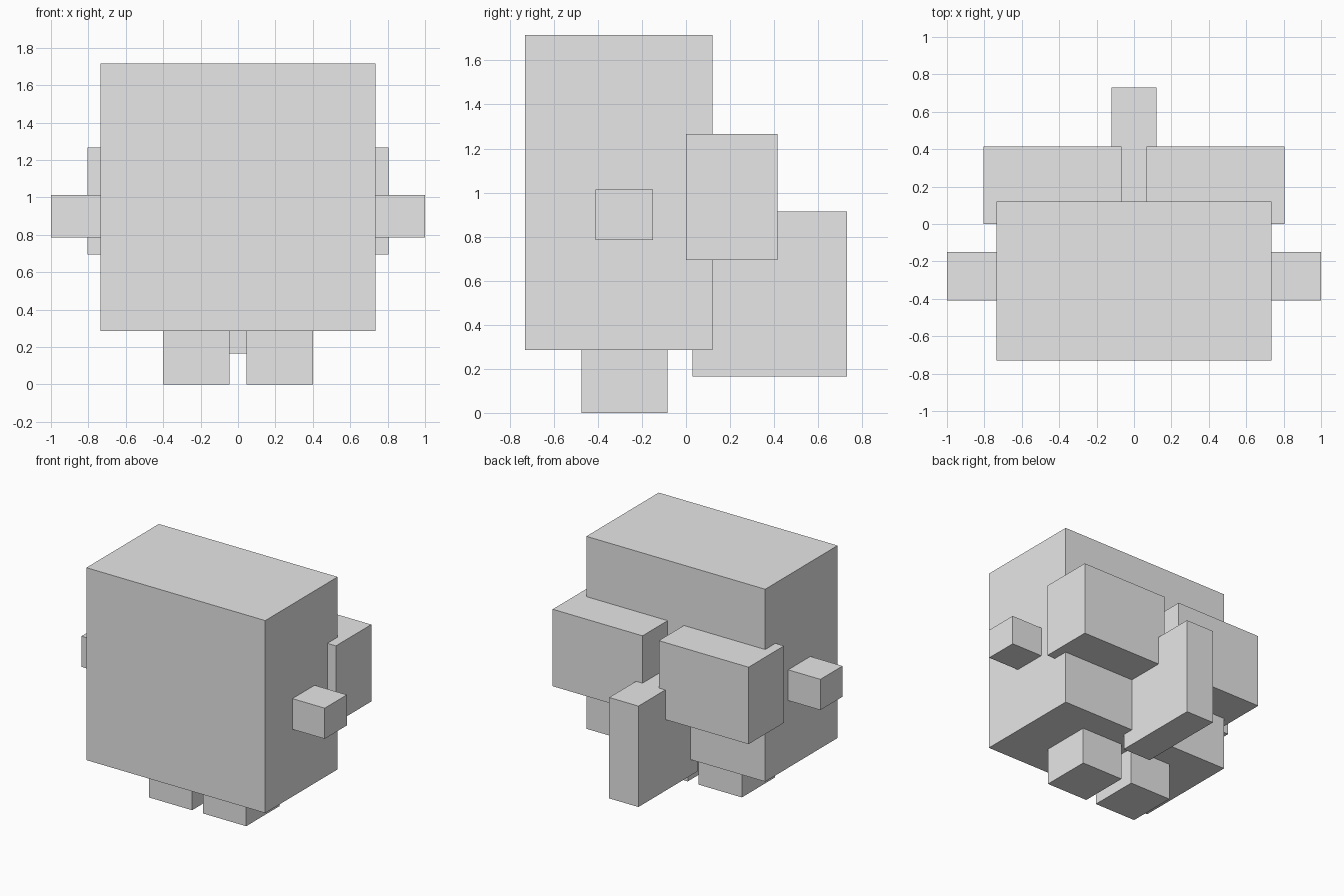
import bpy
from mathutils import Vector

cube = bpy.data.objects.get("Cube")
if cube:
    bpy.data.objects.remove(cube, do_unlink=True)

# Single plain grey
GREY = (0.8, 0.8, 0.8, 1.0)
grey = bpy.data.materials.new("plain grey")
grey.use_nodes = True
grey.diffuse_color = GREY
grey.node_tree.nodes["Principled BSDF"].inputs["Base Color"].default_value = GREY


def box(name, low, high):
    """Flat-faced box spanning two opposite corners."""
    low, high = Vector(low), Vector(high)
    bpy.ops.mesh.primitive_cube_add(size=1)
    part = bpy.context.object
    part.name = part.data.name = name
    for v in part.data.vertices:
        v.co = (low + high) / 2 + v.co * (high - low)
    part.data.materials.append(grey)
    return part


def box_pair(name, low, high):
    """Left box on +x and its mirror image on -x."""
    box("left_" + name, low, high)
    box("right_" + name, (-high[0], low[1], low[2]), (-low[0], high[1], high[2]))


# Body and tail on the centre line
box("body", (-0.735, -0.73, 0.285), (0.735, 0.12, 1.715))
box("tail", (-0.12, 0.03, 0.165), (0.12, 0.73, 0.915))

# Paired limbs
box_pair("arm", (0.735, -0.41, 0.785), (1.0, -0.15, 1.013))
box_pair("wing", (0.067, 0.0, 0.695), (0.805, 0.415, 1.267))
box_pair("foot", (0.045, -0.475, 0.0), (0.4, -0.085, 0.285))
